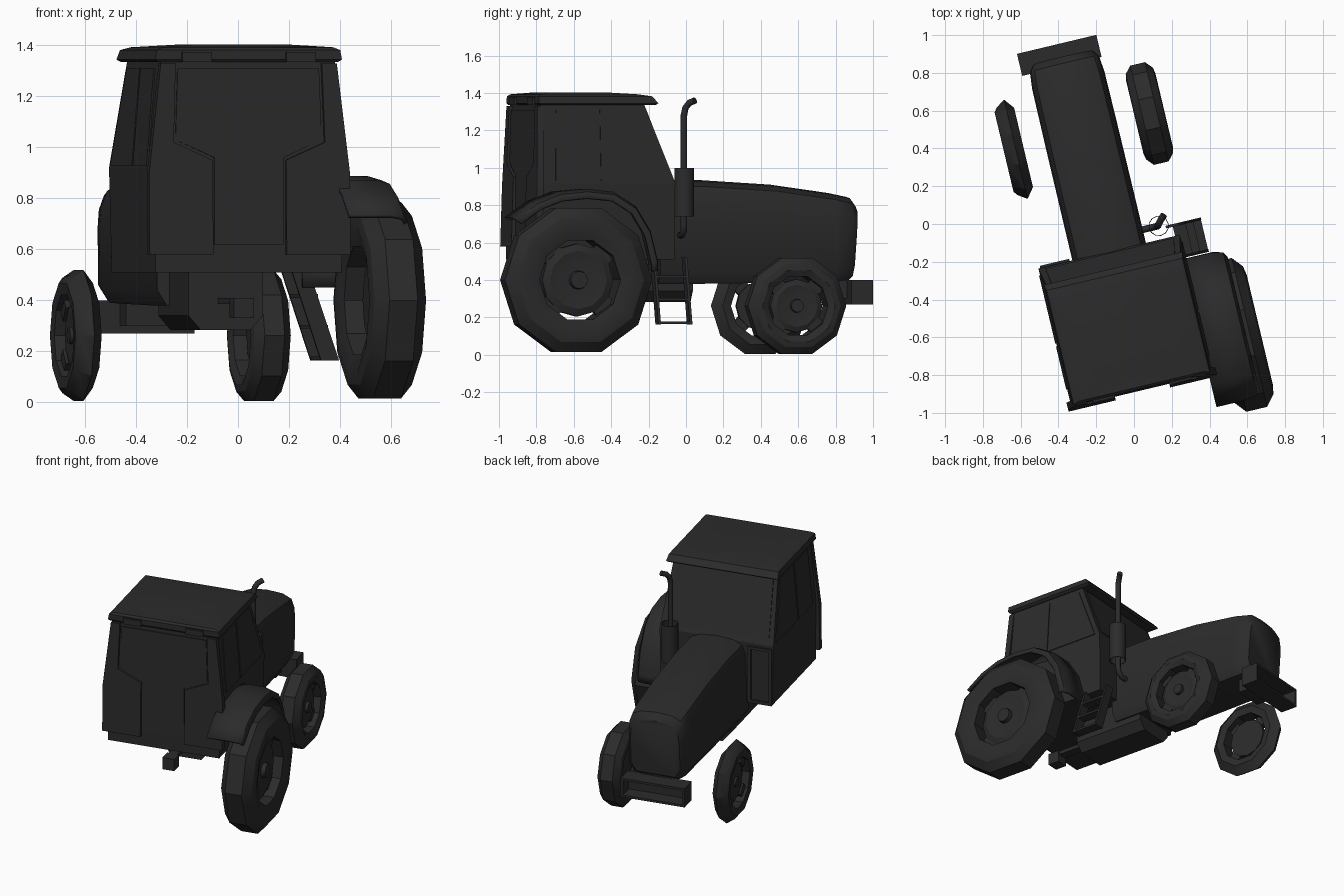
import bpy, bmesh, math
from mathutils import Matrix, Vector

if "Cube" in bpy.data.objects:
    bpy.data.objects.remove(bpy.data.objects["Cube"])

M = Matrix.Rotation(math.radians(13.4), 4, 'Z')   # whole tractor stands slightly turned
C = -0.162                                        # centre line of the body
mat = bpy.data.materials.new("charcoal")
mat.diffuse_color = (0.024, 0.024, 0.024, 1)
mat.use_nodes = True
mat.node_tree.nodes["Principled BSDF"].inputs["Base Color"].default_value = mat.diffuse_color


def finish(name, bm, smooth=None):
    bmesh.ops.recalc_face_normals(bm, faces=bm.faces)
    me = bpy.data.meshes.new(name)
    bm.to_mesh(me)
    bm.free()
    ob = bpy.data.objects.new(name, me)
    bpy.context.collection.objects.link(ob)
    ob.matrix_world = M
    me.materials.append(mat)
    if smooth:
        bpy.ops.object.select_all(action='DESELECT')
        ob.select_set(True)
        bpy.context.view_layer.objects.active = ob
        bpy.ops.object.shade_smooth_by_angle(angle=math.radians(smooth))
    return ob


def loft(name, rings, caps=True, closed=False, smooth=None):
    """Skin a list of equal-length closed rings."""
    bm = bmesh.new()
    vs = [[bm.verts.new(p) for p in r] for r in rings]
    n = len(rings[0])
    pairs = list(zip(vs, vs[1:])) + ([(vs[-1], vs[0])] if closed else [])
    for a, b in pairs:
        for i in range(n):
            j = (i + 1) % n
            bm.faces.new((a[i], a[j], b[j], b[i]))
    if caps and not closed:
        bm.faces.new(vs[0])
        bm.faces.new(vs[-1])
    return finish(name, bm, smooth)


def box(name, x, y, z):
    return loft(name, [[(x[0], y[0], h), (x[1], y[0], h), (x[1], y[1], h), (x[0], y[1], h)] for h in z])


def plate(name, pts, offset):
    """Flat polygon thickened along an offset vector."""
    o = Vector(offset)
    return loft(name, [pts, [Vector(p) + o for p in pts]])


def lathe(name, centre, profile, n, closed=False, smooth=None):
    """Spin (x offset, radius) points about the wheel axis."""
    rings = [[(centre[0] + x, centre[1] + r * math.cos(2 * math.pi * i / n),
               centre[2] + r * math.sin(2 * math.pi * i / n)) for i in range(n)] for x, r in profile]
    return loft(name, rings, closed=closed, smooth=smooth)


# wheels: low-poly tyre, dished disc, hub and tabs bridging the gap
def wheel(name, c, R, profile, rim, disc, s):
    lathe(name + "_tyre", c, [(x, r * R) for x, r in profile], 10, closed=True, smooth=30)
    hw = max(p[0] for p in profile)
    lathe(name + "_disc", c, [(-s * hw * .2, disc), (s * hw * .3, disc), (s * hw * .45, disc * .8),
                              (s * hw * .4, disc * .65), (s * hw * .4, disc * .26),
                              (s * hw * .65, disc * .24)], 12, smooth=30)
    for k in range(4):
        a = math.radians(45 + 90 * k)
        d, t = Vector((0, math.cos(a), math.sin(a))), Vector((0, -math.sin(a), math.cos(a)))
        p = Vector(c)
        w = disc * .3
        plate(name + "_tab_%d" % k, [p + d * disc * .9 - t * w, p + d * rim * 1.08 - t * w,
                                     p + d * rim * 1.08 + t * w, p + d * disc * .9 + t * w], (s * .03, 0, 0))


def tyre(hw, inner):
    return [(-hw * .8, inner), (-hw, .74), (-hw * .92, .86), (-hw * .5, 1), (hw * .5, 1),
            (hw * .92, .86), (hw, .74), (hw * .8, inner)]


wheel("rear_right_wheel", (.405, -.70, .40), .405, tyre(.113, .55), .225, .195, 1)
wheel("front_right_wheel", (.215, .55, .262), .27, tyre(.08, .61), .165, .142, 1)
wheel("front_left_wheel", (-.525, .53, .262), .27,
      [(-.05, .62), (-.056, .8), (-.04, .88), (.008, 1), (.05, .8), (.04, .62)], .168, .13, -1)


# hood: rounded section along the body
def hood_ring(v, zt, w, zb, lean=0):
    half = [(w * .8, zb), (w, zb + .06), (w, zt - .16), (w * .97, zt - .09), (w * .86, zt - .035),
            (w * .55, zt - .008), (0, zt)]
    pts = half + [(-x, z) for x, z in half[-2::-1]]
    return [(C + x, v + lean * (zt - z), z) for x, z in pts]


loft("hood", [hood_ring(-.15, .93, .2, .38), hood_ring(.1, .935, .2, .38), hood_ring(.5, .91, .199, .385),
              hood_ring(.82, .865, .197, .39), hood_ring(.915, .845, .188, .40, -.04),
              hood_ring(.95, .80, .165, .42, -.07)], smooth=40)

# chassis under the cab
loft("chassis", [[(C - .15, v, .52), (C - .15, v, .34), (C - .1, v, .283), (C + .1, v, .283),
                  (C + .15, v, .34), (C + .15, v, .52)] for v in (-.47, .04)], smooth=30)
box("hitch", (C - .04, C + .04), (-.78, -.7), (.33, .41))
box("hitch_bar", (C - .03, C + .03), (-.74, -.45), (.385, .41))


# cab body: straight base, tapering glass house
def cab_ring(z, w, back, front):
    return [(C - w, back, z), (C + w, back, z), (C + w, front, z), (C - w, front, z)]


loft("cab", [cab_ring(.51, .375, -.86, -.115), cab_ring(.92, .385, -.86, -.112),
             cab_ring(1.35, .35, -.845, -.28)])

# roof with a soft dome and front lip
loft("roof", [cab_ring(1.335, .362, -.85, -.215), cab_ring(1.345, .377, -.858, -.203),
              cab_ring(1.382, .37, -.858, -.235), cab_ring(1.393, .345, -.845, -.31),
              cab_ring(1.403, .2, -.75, -.45)], smooth=25)


# side windows and doors as thin raised plates
def on_side(s, v, z):
    return (C + s * (.385 - max(0, z - .92) / .43 * .035), v, z)


for s, side in ((1, "right"), (-1, "left")):
    for part, q in (("door_window", [(-.52, .93), (-.15, .93), (-.30, 1.31), (-.52, 1.31)]),
                    ("rear_window", [(-.77, .93), (-.535, .93), (-.535, 1.31), (-.76, 1.31)])):
        plate(side + "_" + part, [on_side(s, v, z) for v, z in q], (s * .006, 0, 0))
    # rear corner panels framing the T-shaped back window
    q = [(.405, .58), (.148, .58), (.148, .95), (.305, 1.02), (.295, 1.33), (.355, 1.33), (.405, .9)]
    plate(side + "_rear_panel", [(C + s * x, -.848 + (z - .58) * .03, z) for x, z in q], (0, -.038, 0))
    box(side + "_rear_lamp", sorted((C + s * .15, C + s * .27)), (-.87, -.84), (1.335, 1.375))
plate("windscreen", [(C - .35, -.128, .95), (C + .35, -.128, .95), (C + .325, -.27, 1.32),
                     (C - .325, -.27, 1.32)], (0, .008, .003))
plate("back_window", [(C - .14, -.86, .62), (C + .14, -.86, .62), (C + .14, -.86, .96), (C + .295, -.855, 1.03),
                      (C + .285, -.85, 1.31), (C - .285, -.85, 1.31), (C - .295, -.855, 1.03),
                      (C - .14, -.86, .96)], (0, -.006, 0))

# frame on the front wall, left of the hood
for i, (x, z) in enumerate((((-.375, -.355), (.51, .90)), ((-.235, -.215), (.51, .90)),
                            ((-.355, -.235), (.51, .53)), ((-.355, -.235), (.88, .90)))):
    box("front_wall_frame_%d" % i, (C + x[0], C + x[1]), (-.118, -.1), z)

# right fender: curved sheet over the rear wheel
arc = [(-1.04, .73), (-.92, .815), (-.79, .865), (-.64, .88), (-.49, .865), (-.37, .79), (-.29, .66),
       (-.25, .5), (-.248, .45)]
bm = bmesh.new()
rows = []
for u, k in ((.2, 1), (.37, 1), (.42, .97), (.435, .91)):
    rows.append([bm.verts.new((u, -.70 + (v + .70) * k, .40 + (z - .40) * k)) for v, z in arc])
for a, b in zip(rows, rows[1:]):
    for i in range(len(arc) - 1):
        bm.faces.new((a[i], a[i + 1], b[i + 1], b[i]))
fender = finish("right_fender", bm, 40)
sol = fender.modifiers.new("thickness", 'SOLIDIFY')
sol.thickness = .015
sol.offset = 0

# ladder: two leaning rails and three treads
for i, v in enumerate((-.235, -.062)):
    plate("ladder_rail_%d" % i, [(.16, v, .52), (.23, v, .52), (.352, v, .163), (.28, v, .163)], (0, .014, 0))
for i, z in enumerate((.165, .29, .41)):
    u = .28 - (z - .165) * .34
    box("ladder_tread_%d" % i, (u, u + .07), (-.235, -.05), (z, z + .014))

# exhaust pipe and round heat guard
cu = bpy.data.curves.new("exhaust_pipe", 'CURVE')
cu.dimensions = '3D'
cu.bevel_depth = .018
cu.bevel_resolution = 2
cu.use_fill_caps = True
path = [(0, -.04, .64), (.08, -.04, .64), (.11, -.04, .66), (.12, -.04, .70), (.12, -.04, 1.28),
        (.125, -.033, 1.32), (.14, -.015, 1.347), (.165, .01, 1.36)]
sp = cu.splines.new('POLY')
sp.points.add(len(path) - 1)
for p, co in zip(sp.points, path):
    p.co = (*co, 1)
cu.materials.append(mat)
pipe = bpy.data.objects.new("exhaust_pipe", cu)
bpy.context.collection.objects.link(pipe)
pipe.matrix_world = M
loft("exhaust_guard", [[(.125 + r * math.cos(i * math.pi / 6), -.04 + r * math.sin(i * math.pi / 6), z)
                        for i in range(12)] for r, z in ((.054, .74), (.054, 1.0), (.05, 1.0), (.05, .74))],
     closed=True, smooth=40)

# front weight carrier: open channel
box("bumper_back", (C - .225, C + .2), (.90, .92), (.27, .40))
box("bumper_top", (C - .232, C + .2), (.90, 1.02), (.385, .40))
box("bumper_bottom", (C - .232, C + .2), (.90, 1.02), (.27, .285))
for i, x in enumerate((C - .232, C + .185)):
    box("bumper_end_%d" % i, (x, x + .015), (.90, 1.02), (.27, .40))
box("bumper_bracket", (C - .1, C + .1), (.8, .91), (.30, .42))
